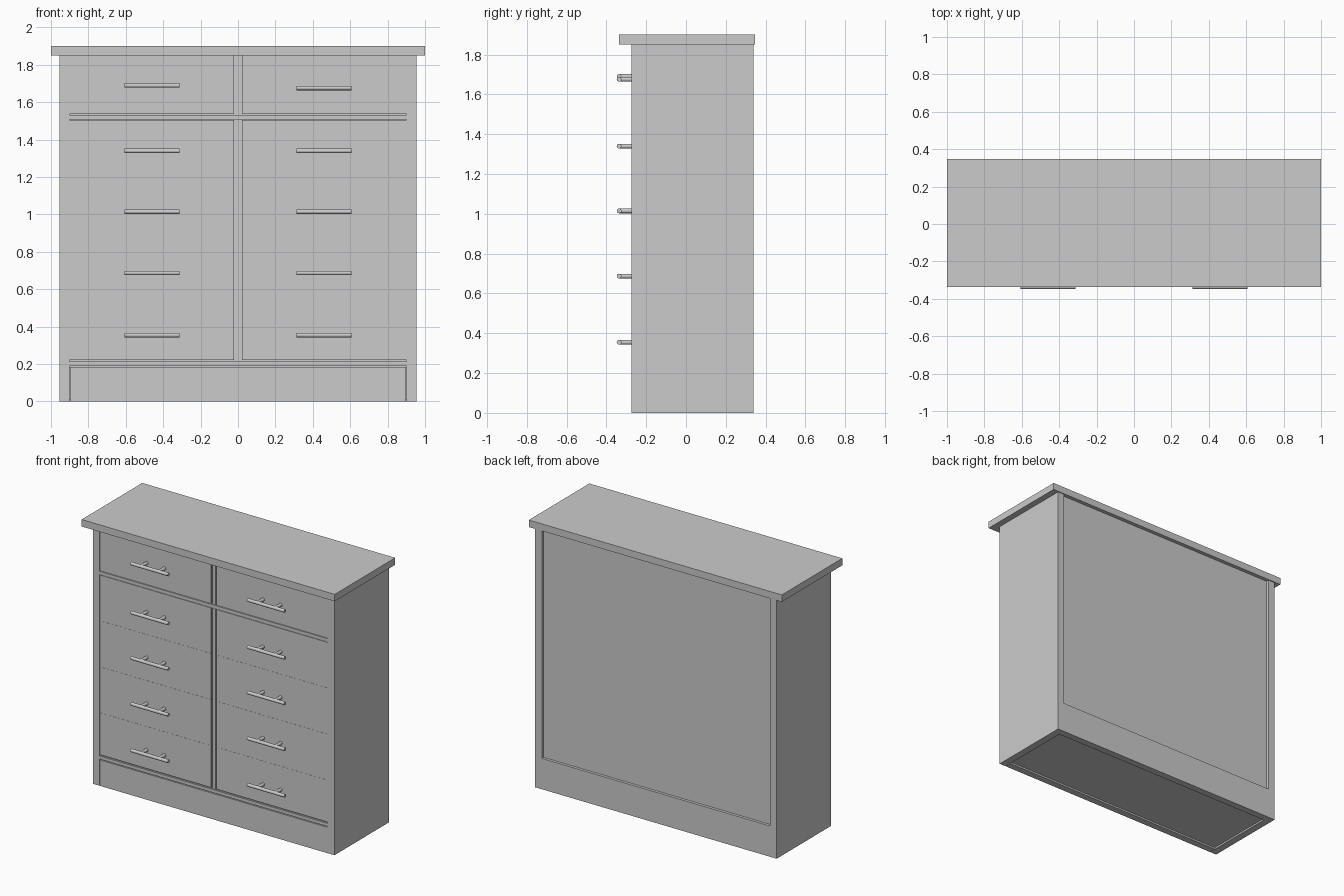
import bpy
from mathutils import Matrix
import math

if "Cube" in bpy.data.objects:
    bpy.data.objects.remove(bpy.data.objects["Cube"])

wood = bpy.data.materials.new("plain grey")
wood.diffuse_color = (0.6, 0.6, 0.6, 1)
wood.use_nodes = True
wood.node_tree.nodes["Principled BSDF"].inputs["Base Color"].default_value = wood.diffuse_color


def box(name, x0, x1, y0, y1, z0, z1):
    bpy.ops.mesh.primitive_cube_add(size=1)
    ob = bpy.context.object
    ob.name = name
    ob.data.transform(Matrix.Translation(((x0 + x1) / 2, (y0 + y1) / 2, (z0 + z1) / 2))
                      @ Matrix.Diagonal((x1 - x0, y1 - y0, z1 - z0, 1)))
    ob.data.materials.append(wood)
    return ob


def rod(name, centre, length, radius, axis):
    rot = (0, math.pi / 2, 0) if axis == 'X' else (math.pi / 2, 0, 0)
    bpy.ops.mesh.primitive_cylinder_add(vertices=20, radius=radius, depth=length,
                                        location=centre, rotation=rot)
    ob = bpy.context.object
    ob.name = name
    ob.data.materials.append(wood)
    bpy.ops.object.shade_smooth_by_angle(angle=math.radians(40))


FRONT, BACK = -0.275, 0.34
INNER = 0.902          # inner face of the side panels

# Carcass: top, sides, recessed core (also forms the floor and back panel)
box("top_slab", -1, 1, -0.337, 0.347, 1.85, 1.90)
for s, side in ((-1, "left"), (1, "right")):
    xs = sorted((s * INNER, s * 0.955))
    box(side + "_side_panel", xs[0], xs[1], FRONT, BACK, 0, 1.85)
box("inner_case", -INNER, INNER, FRONT + 0.012, BACK - 0.02, 0.012, 1.85)

# Plinth boards, front and back
box("front_plinth", -INNER + 0.003, INNER - 0.003, FRONT, FRONT + 0.05, 0, 0.185)
box("back_plinth", -INNER, INNER, BACK - 0.05, BACK, 0, 0.22)

# Rails across the front with slim shadow gaps
box("lower_rail", -INNER, INNER, FRONT, FRONT + 0.04, 0.191, 0.213)
box("upper_rail", -INNER, INNER, FRONT, FRONT + 0.04, 1.509, 1.533)

# Centre divider between the two columns
for z0, z1, label in ((0.217, 1.506, "lower"), (1.536, 1.85, "upper")):
    box(label + "_divider", -0.012, 0.012, FRONT + 0.004, FRONT + 0.04, z0, z1)

# Drawer fronts, the flush strips between them, and bar handles
rows = [(0.222, 0.522), (0.55, 0.85), (0.88, 1.18), (1.205, 1.506), (1.537, 1.85)]
handle_z = [0.355, 0.687, 1.015, 1.34, 1.69]
for s, side in ((-1, "left"), (1, "right")):
    xs = sorted((s * 0.021, s * (INNER - 0.001)))
    for i, (z0, z1) in enumerate(rows):
        tag = f"{side}_{i + 1}"
        box("drawer_front_" + tag, xs[0], xs[1], FRONT + 0.001, FRONT + 0.04, z0, z1)
        if i < 3:
            box("drawer_strip_" + tag, xs[0], xs[1], FRONT + 0.002, FRONT + 0.04,
                z1, rows[i + 1][0])
        hz = 1.676 if (s == 1 and i == 4) else handle_z[i]
        cx = s * 0.46
        rod("handle_bar_" + tag, (cx, -0.336, hz), 0.295, 0.012, 'X')
        for d in (-0.07, 0.07):
            rod("handle_post_" + tag, (cx + d, -0.304, hz), 0.064, 0.012, 'Y')
